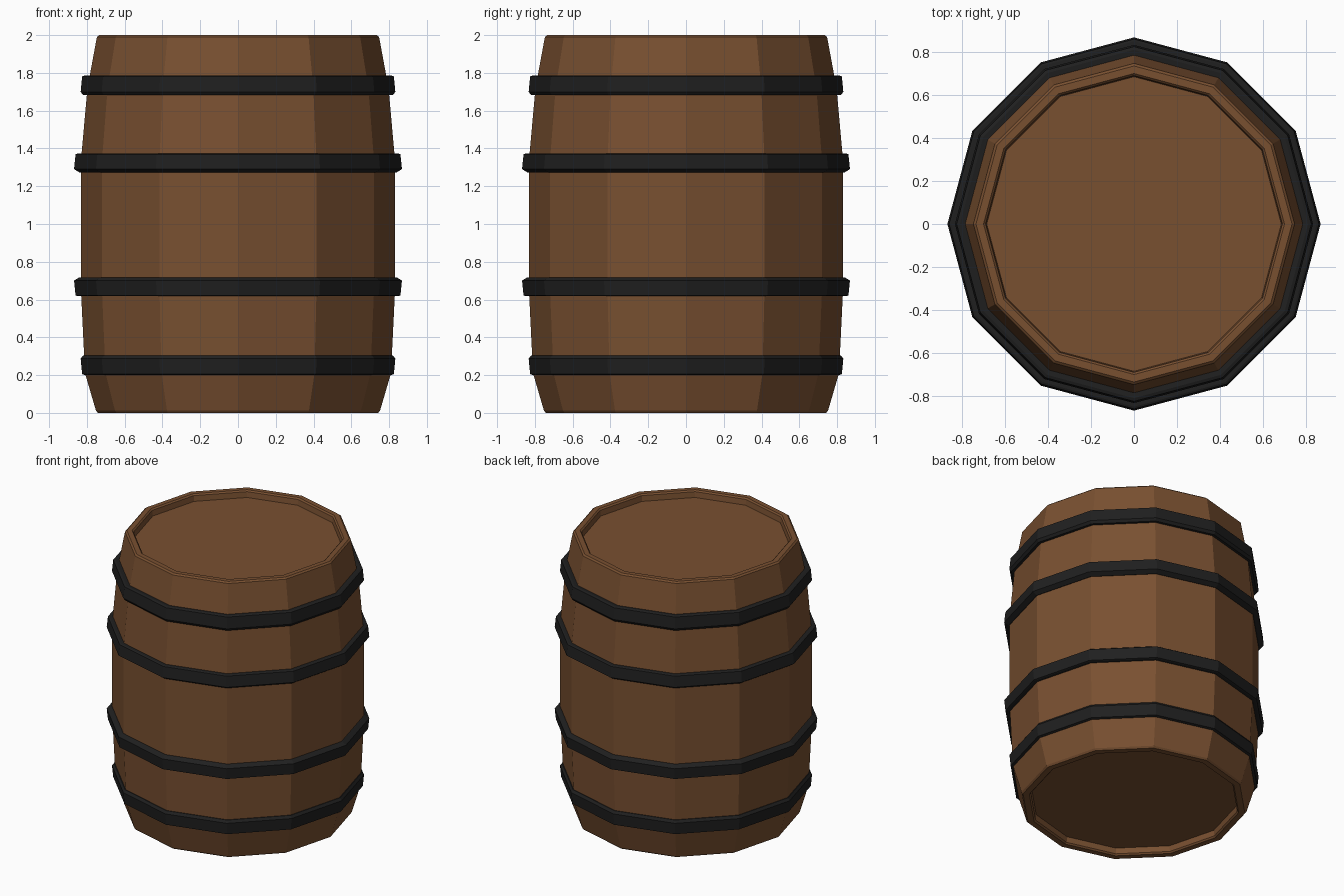
import bpy, bmesh, math

if "Cube" in bpy.data.objects:
    bpy.data.objects.remove(bpy.data.objects["Cube"])

SIDES = 12


def material(name, color):
    m = bpy.data.materials.new(name)
    m.diffuse_color = color
    m.use_nodes = True
    m.node_tree.nodes["Principled BSDF"].inputs["Base Color"].default_value = m.diffuse_color
    return m


def lathe(name, profile, mat, closed):
    """Spin (radius, z) points round z; an open profile gets end discs."""
    bm = bmesh.new()
    rings = [[bm.verts.new((r * math.cos(2 * math.pi * i / SIDES),
                            r * math.sin(2 * math.pi * i / SIDES), z))
              for i in range(SIDES)] for r, z in profile]
    pairs = list(zip(rings, rings[1:]))
    if closed:
        pairs.append((rings[-1], rings[0]))
    else:
        bm.faces.new(rings[0])
        bm.faces.new(rings[-1])
    for a, b in pairs:
        for i in range(SIDES):
            j = (i + 1) % SIDES
            bm.faces.new((a[i], a[j], b[j], b[i]))
    bmesh.ops.recalc_face_normals(bm, faces=bm.faces)
    mesh = bpy.data.meshes.new(name)
    bm.to_mesh(mesh)
    bm.free()
    mesh.materials.append(mat)
    obj = bpy.data.objects.new(name, mesh)
    bpy.context.collection.objects.link(obj)
    return obj


wood = material("wood", (0.19, 0.08, 0.03, 1))
iron = material("iron", (0.014, 0.014, 0.014, 1))

# Staves with recessed heads at both ends
lathe("barrel_body", [
    (0.685, 0.05), (0.69, 0.01), (0.70, 0.0), (0.742, 0.0), (0.752, 0.012),
    (0.81, 0.21), (0.832, 0.66), (0.832, 1.33), (0.797, 1.72),
    (0.747, 1.99), (0.735, 2.0), (0.70, 2.0), (0.69, 1.99), (0.685, 1.95),
], wood, False)

# Hoops: inner radius, radii at the narrow edge, broad edge and chamfer
outer = [(0.77, 0.1), (0.81, 0.105), (0.825, 0.1), (0.833, 0.018), (0.82, 0.0), (0.77, 0.0)]
inner = [(0.80, 0.1), (0.85, 0.1), (0.86, 0.096), (0.868, 0.018), (0.84, 0.0), (0.80, 0.0)]
for label, profile, z_upper, z_lower in (("end", outer, 1.682, 0.305),
                                         ("middle", inner, 1.273, 0.718)):
    lathe(f"upper_{label}_hoop", [(r, z_upper + h) for r, h in profile], iron, True)
    lathe(f"lower_{label}_hoop", [(r, z_lower - h) for r, h in profile], iron, True)
